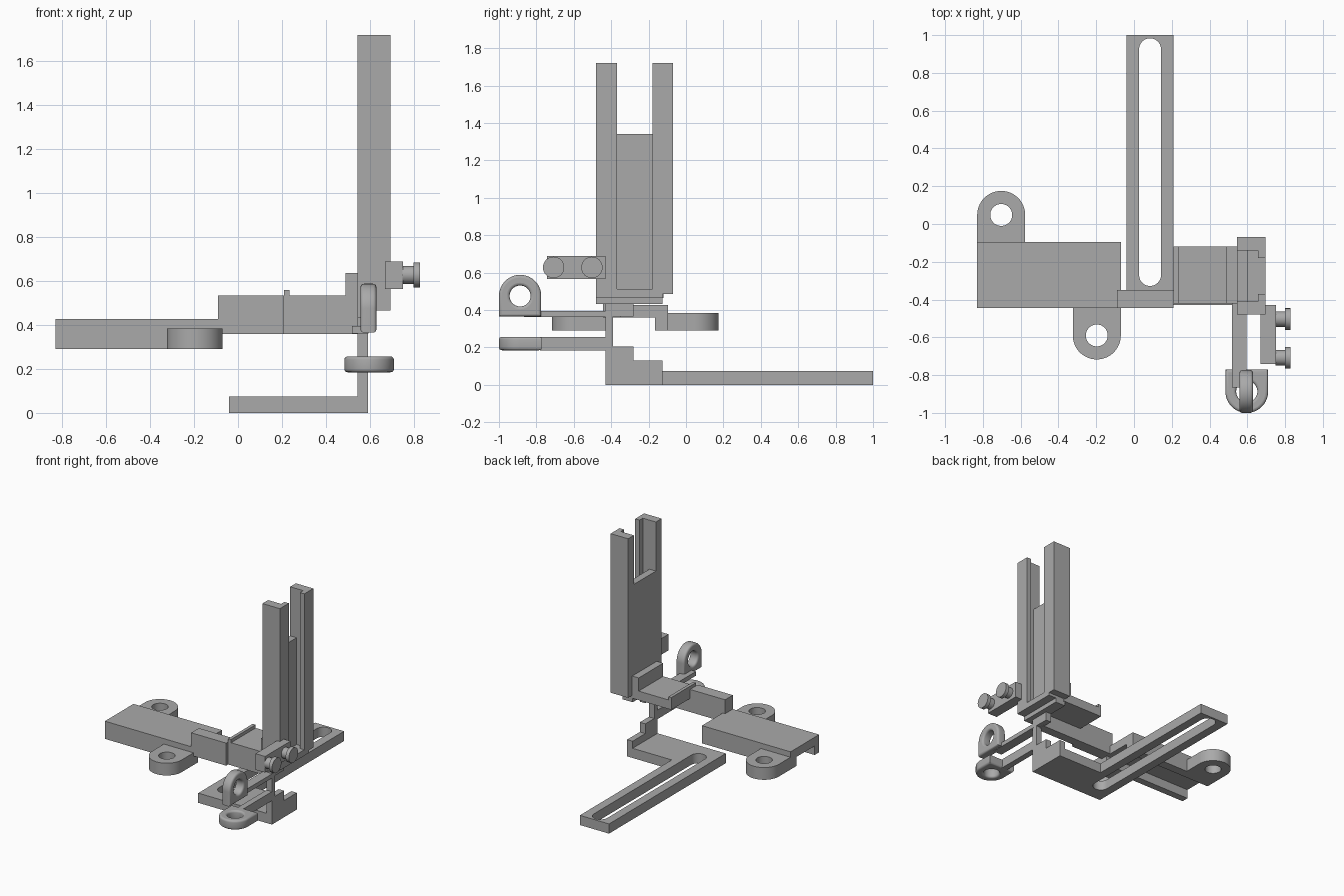
import bpy
from math import cos, sin, pi
from mathutils import Matrix

cube = bpy.data.objects.get("Cube")
if cube:
    bpy.data.objects.remove(cube, do_unlink=True)

grey = bpy.data.materials.new("plain grey")
grey.use_nodes = True
COLOUR = (0.4, 0.4, 0.4, 1)
grey.diffuse_color = COLOUR
grey.node_tree.nodes["Principled BSDF"].inputs["Base Color"].default_value = COLOUR


def arc(cx, cy, r, start=0.0, end=2 * pi, steps=48):
    full = abs(end - start) > 6.28
    n = steps if full else steps + 1
    return [(cx + r * cos(start + (end - start) * i / steps),
             cy + r * sin(start + (end - start) * i / steps)) for i in range(n)]


def rect(x0, x1, y0, y1):
    return [(x0, y0), (x1, y0), (x1, y1), (x0, y1)]


def plate(name, loops, low, high, bevel=0.0, frame=Matrix()):
    """Extrude an outline with optional holes from low to high."""
    curve = bpy.data.curves.new(name, 'CURVE')
    curve.dimensions = '2D'
    curve.fill_mode = 'BOTH'
    curve.extrude = (high - low) / 2 - bevel
    curve.bevel_depth = bevel
    curve.bevel_resolution = 3
    curve.offset = -bevel
    for loop in loops:
        spline = curve.splines.new('POLY')
        spline.points.add(len(loop) - 1)
        for point, (x, y) in zip(spline.points, loop):
            point.co = (x, y, 0, 1)
        spline.use_cyclic_u = True
    obj = bpy.data.objects.new(name, curve)
    bpy.context.collection.objects.link(obj)
    obj.matrix_world = frame @ Matrix.Translation((0, 0, (low + high) / 2))
    bpy.ops.object.select_all(action='DESELECT')
    obj.select_set(True)
    bpy.context.view_layer.objects.active = obj
    bpy.ops.object.convert(target='MESH')
    obj = bpy.context.object
    obj.data.materials.clear()
    obj.data.materials.append(grey)
    bpy.ops.object.shade_smooth_by_angle()
    return obj


def box(name, x, y, z):
    return plate(name, [rect(*x, *y)], *z)


# Frame that maps a profile's (x, y, depth) onto world (y, z, x)
SIDE = Matrix(((0, 0, 1, 0), (1, 0, 0, 0), (0, 1, 0, 0), (0, 0, 0, 1)))

# Slotted foot with its cross arm
slot = arc(0.085, 0.925, 0.058, 0, pi, 24) + arc(0.085, -0.27, 0.058, pi, 2 * pi, 24)
foot = [(-0.04, -0.43), (0.59, -0.43), (0.59, -0.125), (0.21, -0.125), (0.21, 1), (-0.04, 1)]
plate("slotted_foot", [foot, slot], 0, 0.075)

# Stepped bracket rising from the foot
steps = [(-0.43, 0), (-0.125, 0), (-0.125, 0.13), (-0.28, 0.13), (-0.28, 0.205),
         (-0.39, 0.205), (-0.39, 0.365), (-0.28, 0.365), (-0.28, 0.435), (-0.43, 0.435)]
plate("stepped_bracket", [steps], 0.545, 0.592, frame=SIDE)

# Guide rings and their arms
flat = arc(0.597, -0.887, 0.113, pi, 2 * pi) + [(0.71, -0.77), (0.484, -0.77)]
plate("lower_ring", [flat, arc(0.597, -0.887, 0.056)], 0.185, 0.257, 0.015)
upright = arc(-0.887, 0.475, 0.113, 0, pi) + [(-1, 0.365), (-0.774, 0.365)]
plate("upper_ring", [upright, arc(-0.887, 0.475, 0.056)], 0.558, 0.63, 0.015, SIDE)
box("lower_ring_arm", (0.545, 0.592), (-0.78, -0.41), (0.185, 0.255))
box("upper_ring_arm", (0.52, 0.595), (-0.865, -0.42), (0.362, 0.395))

# Wide channel slab with two mounting ears
channel = [(-0.445, 0.29), (-0.39, 0.29), (-0.39, 0.36), (-0.165, 0.36),
           (-0.165, 0.29), (-0.095, 0.29), (-0.095, 0.427), (-0.445, 0.427)]
plate("channel_slab", [channel], -0.83, -0.07, frame=SIDE)
for name, cx, cy, base, side in (("rear_ear", -0.703, 0.048, -0.097, 1),
                                 ("front_ear", -0.197, -0.59, -0.443, -1)):
    r = 0.127
    outline = arc(cx, cy, r, 0, side * pi) + [(cx - r, base), (cx + r, base)]
    plate(name, [outline, arc(cx, cy, 0.058)], 0.29, 0.385)

# Connecting bar and raised shelf
bar = [(-0.09, -0.445), (0.21, -0.445), (0.21, -0.42), (0.56, -0.42), (0.56, -0.35), (-0.09, -0.35)]
plate("connecting_bar", [bar], 0.36, 0.535)
box("shelf", (0.21, 0.56), (-0.42, -0.12), (0.465, 0.535))
box("shelf_lip", (0.21, 0.235), (-0.42, -0.12), (0.53, 0.56))
box("shelf_wall", (0.49, 0.55), (-0.42, -0.12), (0.53, 0.637))

# Tower: two L-section rails, a back panel and a floor
MID = -0.275
for name, s in (("front_rail", -1), ("rear_rail", 1)):
    section = [(0.545, MID + s * 0.205), (0.695, MID + s * 0.205), (0.695, MID + s * 0.095),
               (0.657, MID + s * 0.095), (0.657, MID + s * 0.135), (0.545, MID + s * 0.135)]
    plate(name, [section], 0.466 if s < 0 else 0.487, 1.72)
box("tower_back_panel", (0.545, 0.6), (-0.412, -0.138), (0.466, 1.34))
box("tower_floor", (0.545, 0.695), (-0.47, -0.125), (0.466, 0.512))
box("tower_base", (0.545, 0.63), (-0.48, -0.125), (0.432, 0.468))

# Clamp block with two thumb screws
box("clamp_block", (0.67, 0.752), (-0.742, -0.43), (0.565, 0.69))
for name, y in (("front_screw", -0.708), ("rear_screw", -0.503)):
    plate(name + "_shaft", [arc(y, 0.628, 0.041)], 0.75, 0.802, frame=SIDE)
    plate(name + "_head", [arc(y, 0.628, 0.057)], 0.8, 0.828, frame=SIDE)
